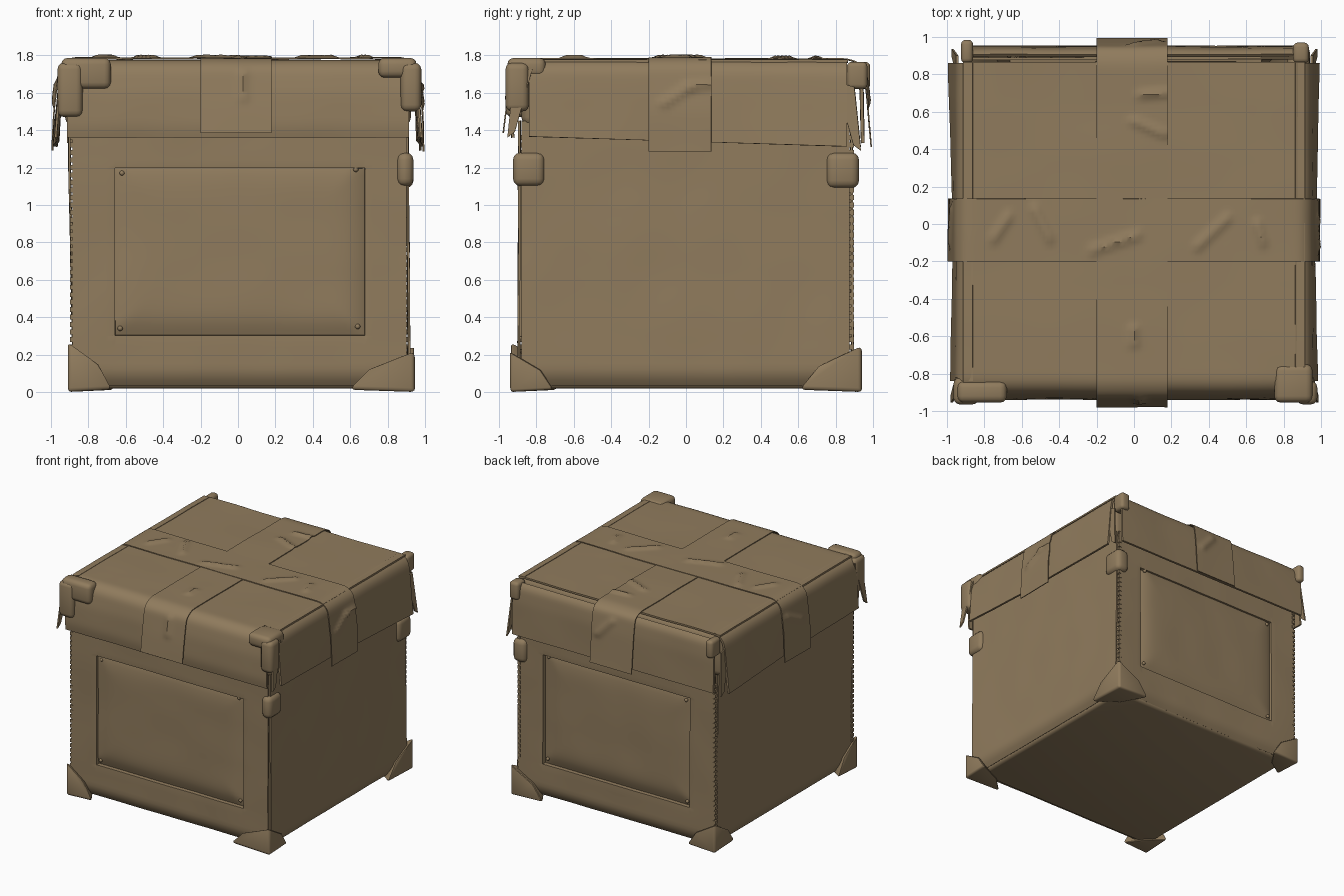
import bpy, bmesh, math
from mathutils import Vector, noise

if "Cube" in bpy.data.objects:
    bpy.data.objects.remove(bpy.data.objects["Cube"])

card = bpy.data.materials.new("brown cardboard")
card.diffuse_color = (0.28, 0.2, 0.11, 1)
card.use_nodes = True
card.node_tree.nodes["Principled BSDF"].inputs["Base Color"].default_value = card.diffuse_color


def finish(name, bm, thick=0, bevel=0, segs=3):
    """Turn a bmesh into a named, shaded object with its modifiers applied."""
    me = bpy.data.meshes.new(name)
    if not thick:
        bmesh.ops.recalc_face_normals(bm, faces=bm.faces[:])
    bm.to_mesh(me)
    bm.free()
    ob = bpy.data.objects.new(name, me)
    bpy.context.collection.objects.link(ob)
    me.materials.append(card)
    bpy.ops.object.select_all(action='DESELECT')
    ob.select_set(True)
    bpy.context.view_layer.objects.active = ob
    if thick:
        m = ob.modifiers.new("thickness", 'SOLIDIFY')
        m.thickness, m.offset = thick, 0
        bpy.ops.object.modifier_apply(modifier=m.name)
    if bevel:
        m = ob.modifiers.new("round", 'BEVEL')
        m.width, m.segments = bevel, segs
        bpy.ops.object.modifier_apply(modifier=m.name)
    bpy.ops.object.shade_smooth_by_angle(angle=math.radians(38))
    return ob


def box(name, x, y, z, bevel=0.03):
    bm = bmesh.new()
    bmesh.ops.create_cube(bm, size=1)
    for v in bm.verts:
        v.co = [lo + (c + 0.5) * (hi - lo) for c, (lo, hi) in zip(v.co, (x, y, z))]
    return finish(name, bm, bevel=bevel)


def sheet(name, rows, thick):
    """Thin sheet from rows of points."""
    bm = bmesh.new()
    vs = [[bm.verts.new(p) for p in row] for row in rows]
    for a, b in zip(vs, vs[1:]):
        for i in range(len(a) - 1):
            bm.faces.new((a[i], a[i + 1], b[i + 1], b[i]))
    return finish(name, bm, thick=thick)


def span(lo, hi, n):
    return [lo + (hi - lo) * i / n for i in range(n + 1)]


def wobble(p, amp):
    return amp * noise.noise(Vector(p) * 3.1)


def smooth_path(pts, step=0.02):
    """Resample a polyline evenly and round off its corners."""
    out = []
    for a, b in zip(pts, pts[1:]):
        a, b = Vector(a), Vector(b)
        n = max(1, round((b - a).length / step))
        out += [a.lerp(b, i / n) for i in range(n)]
    out.append(Vector(pts[-1]))
    for _ in range(4):
        out = [out[0]] + [(out[i - 1] + out[i] * 2 + out[i + 1]) / 4
                          for i in range(1, len(out) - 1)] + [out[-1]]
    return out


def strip(name, pts, axis, lo, hi, thick, creases=(), amp=0.004, skew=None):
    """Sweep a side profile (distance, height) across x or y, with pinched creases."""
    path = smooth_path(pts)
    n = max(8, round((hi - lo) / 0.025))
    rows = []
    for i, p in enumerate(path):
        t = (path[min(i + 1, len(path) - 1)] - path[max(i - 1, 0)]).normalized()
        nrm = Vector((-t.y, t.x))
        row = []
        for w in span(lo, hi, n):
            place = lambda q: Vector((w, q.x, q.y) if axis == 'x' else (q.x, w, q.y))
            at = place(p)
            d = wobble(at, amp)
            for a, b in creases:
                a, b = Vector(a), Vector(b)
                k = max(0, min(1, (at - a).dot(b - a) / (b - a).length_squared))
                d += 0.016 * math.exp(-((at - a.lerp(b, k)).length / 0.022) ** 2)
            at = place(p + nrm * d)
            if skew:
                at += Vector(skew(at))
            row.append(at)
        rows.append(row)
    return sheet(name, rows, thick)


# Panel edges pressed into the front and back walls
PX, PZ, DEPTH = (-0.66, 0.68), (0.30, 1.20), 0.035


def wall(name, axis, sign, lo, hi, top, bottom, panel):
    us, zs = span(lo, hi, 60), span(0.035, 1.45, 48)
    if panel:
        us = sorted(us + [PX[0] - .002, PX[0], PX[1], PX[1] + .002])
        zs = sorted(zs + [PZ[0] - .002, PZ[0], PZ[1], PZ[1] + .002])
    rows = []
    for z in zs:
        row = []
        for u in us:
            d = bottom + (top - bottom) * z / 1.45
            d -= 0.045 * max(0, (0.13 - z) / 0.1) ** 2
            if panel and PX[0] <= u <= PX[1] and PZ[0] <= z <= PZ[1]:
                gap = lambda g: math.exp(-(g / 0.065) ** 1.3)
                d -= DEPTH * max(gap(PX[1] - u), gap(z - PZ[0]),
                                 0.55 * gap(u - PX[0]), 0.4 * gap(PZ[1] - z))
            d += wobble((u, z, sign * 2.0), 0.005)
            row.append((u, sign * d, z) if axis == 'x' else (sign * d, u, z))
        rows.append(row)
    return sheet(name, rows, 0.012)


# Box body: inner core with four wall sheets
box("box_core", (-0.85, 0.865), (-0.85, 0.85), (0.018, 1.6), 0.03)
wall("front_wall", 'x', -1, -0.885, 0.90, 0.89, 0.895, True)
wall("back_wall", 'x', 1, -0.885, 0.90, 0.885, 0.89, True)
wall("right_wall", 'y', 1, -0.88, 0.875, 0.905, 0.915, False)
wall("left_wall", 'y', -1, -0.88, 0.875, 0.905, 0.875, False)

# Rivets at the panel corners
for side, y in (("front", -0.882), ("back", 0.882)):
    for i, (x, z) in enumerate(((-0.63, 0.34), (0.64, 0.35), (0.63, 1.19), (-0.62, 1.17))):
        bm = bmesh.new()
        bmesh.ops.create_uvsphere(bm, u_segments=12, v_segments=8, radius=0.014)
        bmesh.ops.translate(bm, verts=bm.verts[:], vec=(x, y, z))
        finish(f"{side}_rivet_{i + 1}", bm)

# Ragged corrugated edges on three corners
for name, cx, cy in (("back_right", 0.892, 0.885), ("front_left", -0.885, -0.885),
                     ("back_left", -0.885, 0.885)):
    bm = bmesh.new()
    for i in range(30):
        made = bmesh.ops.create_cube(bm, size=0.026)["verts"]
        bmesh.ops.translate(bm, verts=made, vec=(cx, cy, 0.2 + i * 0.04))
    finish(name + "_ragged_edge", bm)

# Folded triangular patches on the bottom corners
for name, c, r in (("front_left", (-0.91, -0.935, 0), (0.24, 0.26, 0.27)),
                   ("front_right", (0.945, -0.94, 0), (0.36, 0.24, 0.22)),
                   ("back_left", (-0.91, 0.925, 0), (0.26, 0.26, 0.24)),
                   ("back_right", (0.94, 0.94, 0), (0.3, 0.34, 0.25))):
    c = Vector(c)
    sx, sy = -math.copysign(1, c.x), -math.copysign(1, c.y)
    bm = bmesh.new()
    for p in ((0, 0, 0), (sx * r[0], 0, 0.012), (0, sy * r[1], 0.012), (0, 0, r[2]),
              (sx * r[0] * .7, 0, r[2] * .55), (0, sy * r[1] * .7, r[2] * .55),
              (sx * r[0] * .6, sy * r[1] * .6, 0.008)):
        bm.verts.new(c + Vector(p))
    bmesh.ops.convex_hull(bm, input=bm.verts[:])
    finish(name + "_bottom_patch", bm, bevel=0.018)

# Folded patches under the lid on the right corners
box("front_right_patch", (0.85, 0.938), (-0.925, -0.755), (1.10, 1.28), 0.04)
box("back_right_patch", (0.82, 0.938), (0.75, 0.925), (1.09, 1.28), 0.04)

# Lid: inner block, top with front flap, loose side and back flaps
box("lid_core", (-0.925, 0.925), (-0.88, 0.86), (1.42, 1.765), 0.05)
strip("lid_top_and_front", [(-0.925, 1.36), (-0.935, 1.42), (-0.925, 1.6), (-0.90, 1.73),
      (-0.85, 1.77), (0.865, 1.768)], 'x', -0.915, 0.915, 0.014)


def flare(p):
    """Side flaps hang lower and further out towards the back."""
    k, t = (p.y + 0.84) / 1.7, (1.77 - p.z) / 0.42
    return (math.copysign(0.022 * t * abs(2 * k - 0.8), p.x), 0, -0.055 * k * t)


side = [(0.86, 1.771), (0.905, 1.765), (0.94, 1.73), (0.95, 1.6), (0.96, 1.365)]
strip("lid_right_flap", side, 'y', -0.84, 0.86, 0.016, skew=flare)
strip("lid_left_flap", [(-a, z) for a, z in reversed(side)], 'y', -0.84, 0.86, 0.016, skew=flare)
strip("lid_back_flap", [(0.90, 1.745), (0.925, 1.735), (0.94, 1.6), (0.945, 1.33)],
      'x', -0.915, 0.915, 0.018)

# Two crossing strips of tape
strip("front_to_back_tape",
      [(-0.975, 1.385), (-0.955, 1.55), (-0.925, 1.74), (-0.855, 1.783), (0, 1.779),
       (0.87, 1.781), (0.945, 1.75), (0.965, 1.6), (0.99, 1.31)], 'x', -0.20, 0.18, 0.007,
      creases=[((0.03, -0.94, 1.57), (0.03, -0.925, 1.7)), ((0.0, 0.55, 1.78), (0.16, 0.48, 1.78)),
               ((0.04, 0.69, 1.78), (0.17, 0.7, 1.78)), ((0, -0.64, 1.78), (0, -0.56, 1.78)),
               ((0.0, 0.95, 1.68), (0.12, 0.965, 1.55))])
strip("side_to_side_tape",
      [(-0.992, 1.29), (-0.985, 1.5), (-0.955, 1.74), (-0.90, 1.786), (0, 1.783),
       (0.90, 1.786), (0.955, 1.74), (0.985, 1.5), (0.992, 1.285)], 'y', -0.20, 0.135, 0.007,
      creases=[((-0.75, -0.08, 1.785), (-0.67, 0.04, 1.785)), ((-0.53, 0.08, 1.785), (-0.45, -0.08, 1.785)),
               ((-0.22, -0.14, 1.785), (0.02, -0.06, 1.785)), ((0.34, -0.12, 1.785), (0.5, 0.03, 1.785)),
               ((0.66, 0.0, 1.785), (0.69, -0.1, 1.785)), ((0.975, -0.12, 1.54), (0.97, 0.02, 1.63)),
               ((0.97, 0.02, 1.63), (0.97, 0.12, 1.64)), ((-0.975, -0.1, 1.55), (-0.97, 0.08, 1.64))])

# Folded patches on the lid corners
box("lid_front_left_patch_top", (-0.945, -0.68), (-0.955, -0.84), (1.62, 1.786), 0.035)
box("lid_front_left_patch_side", (-0.965, -0.83), (-0.965, -0.82), (1.47, 1.76), 0.035)
box("lid_front_right_patch_top", (0.75, 0.955), (-0.955, -0.75), (1.68, 1.786), 0.035)
box("lid_front_right_patch_side", (0.87, 0.98), (-0.965, -0.84), (1.50, 1.76), 0.035)
box("lid_back_right_fold", (0.85, 0.935), (0.86, 0.97), (1.62, 1.765), 0.025)
box("lid_back_left_fold", (-0.925, -0.86), (0.86, 0.985), (1.62, 1.765), 0.025)

# Torn paper ends hanging at the lid corners
for name, x, y, z in (("front_left", -0.95, -0.92, 1.36), ("front_right", 0.955, -0.92, 1.36),
                      ("back_left", -0.945, 0.9, 1.31), ("back_right", 0.95, 0.9, 1.29)):
    sx, sy = math.copysign(1, x), math.copysign(1, y)
    rows = [[(x + sx * 0.025 * (1 - t), y + sy * (0.035 * (1 - t) - w * (0.04 + 0.06 * t)),
              z + 0.34 * t + 0.03 * w) for w in span(0, 1, 4)] for t in span(0, 1, 10)]
    sheet(name + "_torn_end", rows, 0.012)
